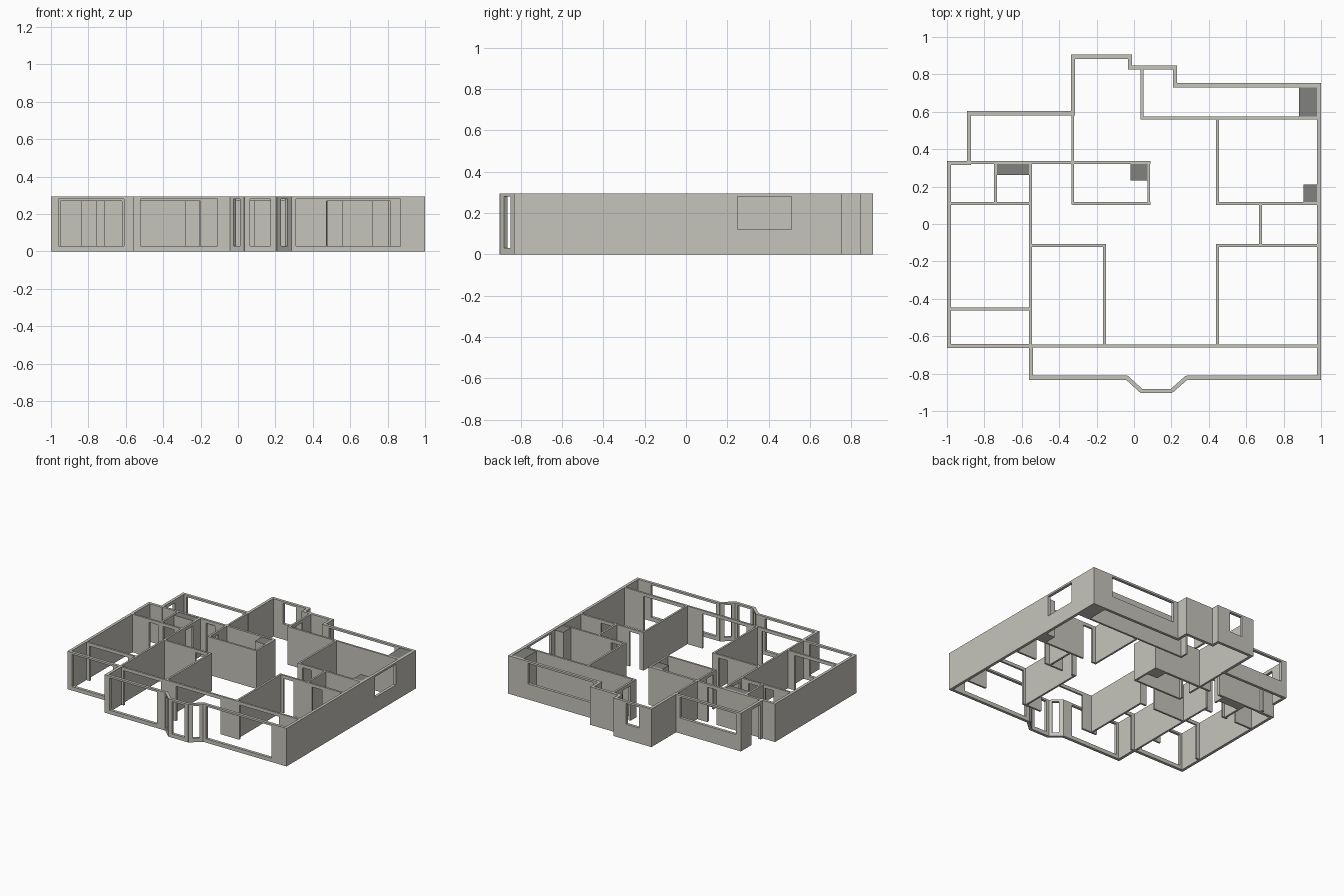
import bpy, bmesh
from mathutils import Vector, Matrix

cube = bpy.data.objects.get("Cube")
if cube:
    bpy.data.objects.remove(cube)

HEIGHT, OUTER, INNER = 0.295, 0.022, 0.015
DOOR, GLASS, HIGH = (0, 0.27), (0.03, 0.28), (0.12, 0.28)


def material(name, colour):
    m = bpy.data.materials.new(name)
    m.use_nodes = True
    m.diffuse_color = (*colour, 1)
    m.node_tree.nodes["Principled BSDF"].inputs["Base Color"].default_value = (*colour, 1)
    return m


plaster = material("warm grey plaster", (0.56, 0.55, 0.5))
dark = material("dark grey shaft cap", (0.22, 0.22, 0.21))


def add_box(bm, low, high, frame=Matrix()):
    low, high = Vector(low), Vector(high)
    size = Matrix.Diagonal((*(high - low), 1))
    bmesh.ops.create_cube(bm, size=1, matrix=frame @ Matrix.Translation((low + high) / 2) @ size)


def finish(bm, name, *mats):
    mesh = bpy.data.meshes.new(name)
    bm.to_mesh(mesh)
    bm.free()
    for m in mats:
        mesh.materials.append(m)
    obj = bpy.data.objects.new(name, mesh)
    bpy.context.collection.objects.link(obj)
    return obj


def wall(name, p, q, thick, openings=()):
    """Wall along p to q; each opening is (start, end, (sill, head)) by distance."""
    p, q = Vector((*p, 0)), Vector((*q, 0))
    run = q - p
    frame = Matrix.Translation(p) @ Vector((1, 0, 0)).rotation_difference(run).to_matrix().to_4x4()
    bm = bmesh.new()
    h, at = thick / 2, 0
    for a, b, (sill, head) in sorted(openings):
        add_box(bm, (at, -h, 0), (a, h, HEIGHT), frame)
        if sill > 0:
            add_box(bm, (a, -h, 0), (b, h, sill), frame)
        add_box(bm, (a, -h, head), (b, h, HEIGHT), frame)
        at = b
    add_box(bm, (at, -h, 0), (run.length, h, HEIGHT), frame)
    finish(bm, name, plaster)


def across(name, y, x0, x1, openings=(), thick=INNER):
    wall(name, (x0, y), (x1, y), thick, [(a - x0, b - x0, z) for a, b, z in openings])


def along(name, x, y0, y1, openings=(), thick=INNER):
    wall(name, (x, y0), (x, y1), thick, [(a - y0, b - y0, z) for a, b, z in openings])


# Outer walls, front
across("front_wall_right", -0.822, -0.56, -0.035, [(-0.52, -0.11, GLASS)], OUTER)
across("front_wall_left", -0.822, 0.28, 1, [(0.31, 0.87, GLASS)], OUTER)
across("bay_front", -0.892, 0.036, 0.204, [(0.065, 0.175, GLASS)], OUTER)
wall("bay_side_right", (-0.04, -0.82), (0.04, -0.893), OUTER, [(0.03, 0.078, GLASS)])
wall("bay_side_left", (0.2, -0.893), (0.283, -0.82), OUTER, [(0.03, 0.078, GLASS)])
across("side_terrace_front", -0.652, -1, -0.55, [(-0.96, -0.61, GLASS)], OUTER)
along("front_terrace_side", -0.55, -0.833, -0.65, thick=OUTER)

# Outer walls, sides
along("left_side_wall", 0.989, -0.833, 0.753, [(0.25, 0.51, HIGH)], OUTER)
along("right_side_wall", -0.989, -0.663, 0.337, thick=OUTER)

# Outer walls, back
across("back_wall_left", 0.742, 0.208, 1, [(0.27, 0.83, HIGH)], OUTER)
along("back_step_left", 0.219, 0.731, 0.847, thick=OUTER)
across("back_step_wall", 0.836, -0.032, 0.23, thick=OUTER)
along("kitchen_step", -0.021, 0.825, 0.905, thick=OUTER)
across("kitchen_back_wall", 0.894, -0.337, -0.01, [(-0.23, -0.12, HIGH)], OUTER)
along("kitchen_side_wall", -0.326, 0.58, 0.905, thick=OUTER)
across("back_terrace_wall", 0.592, -0.893, -0.32, [(-0.85, -0.37, HIGH)], OUTER)
along("back_terrace_side", -0.882, 0.315, 0.603, [(0.36, 0.47, DOOR)], OUTER)
across("back_corner_wall", 0.326, -1, -0.871, thick=OUTER)

# Wall between the rooms and the front terraces
across("terrace_wall", -0.652, -0.56, 0.99,
       [(-0.52, -0.2, DOOR), (-0.07, 0.31, DOOR), (0.473, 0.815, DOOR)])
across("side_terrace_wall", -0.455, -0.98, -0.55, [(-0.95, -0.62, DOOR)])

# Right side rooms
along("bedroom_divider", -0.553, -0.66, 0.333, [(0.14, 0.23, DOOR)])
across("dressing_wall", 0.11, -0.98, -0.55, [(-0.835, -0.76, DOOR), (-0.715, -0.62, DOOR)])
along("dressing_divider", -0.74, 0.11, 0.333)
across("back_room_wall", 0.329, -0.88, 0.087, [(-0.5, -0.42, DOOR)], 0.018)

# Middle rooms and bathroom
along("study_side_wall", -0.157, -0.65, -0.107)
across("study_back_wall", -0.115, -0.55, -0.15, [(-0.28, -0.205, DOOR)])
along("bathroom_right_wall", -0.327, 0.103, 0.59, [(0.14, 0.22, DOOR)])
across("bathroom_front_wall", 0.11, -0.33, 0.087)
along("bathroom_left_wall", 0.079, 0.103, 0.337)

# Left side rooms
along("front_bedroom_side", 0.446, -0.65, -0.107)
across("front_bedroom_back", -0.115, 0.439, 0.98, [(0.475, 0.56, DOOR), (0.72, 0.805, DOOR)])
along("closet_side", 0.677, -0.115, 0.11)
across("back_bedroom_front", 0.11, 0.439, 0.98, [(0.48, 0.56, DOOR)])
along("back_bedroom_side", 0.446, 0.103, 0.567)
across("back_balcony_wall", 0.567, 0.035, 0.98)
along("balcony_end_wall", 0.043, 0.56, 0.836, [(0.63, 0.72, DOOR)])

# Service shafts with dark tops
shafts = {
    "dressing_shaft": (-0.733, 0.262, -0.56, 0.322),
    "bathroom_shaft": (-0.018, 0.232, 0.072, 0.322),
    "balcony_shaft": (0.882, 0.574, 0.979, 0.732),
    "bedroom_shaft": (0.905, 0.117, 0.979, 0.212),
}
for name, (x0, y0, x1, y1) in shafts.items():
    bm = bmesh.new()
    add_box(bm, (x0, y0, 0), (x1, y1, HEIGHT - 0.003))
    bm.normal_update()
    for f in bm.faces:
        f.material_index = int(f.normal.z > 0.5)
    finish(bm, name, plaster, dark)
